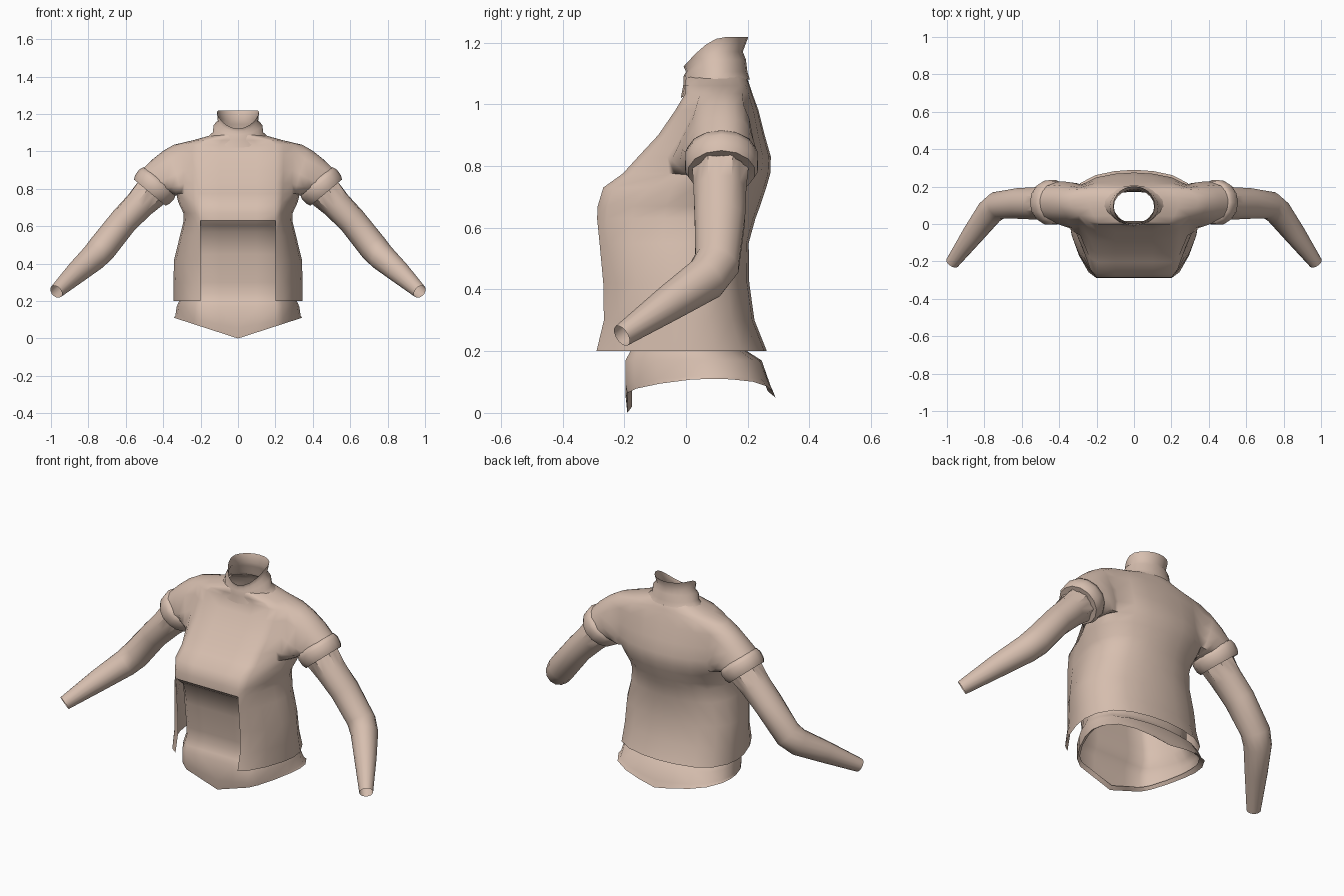
import bpy, bmesh, math
from mathutils import Vector

if "Cube" in bpy.data.objects:
    bpy.data.objects.remove(bpy.data.objects["Cube"])

cloth = bpy.data.materials.new("tan_cloth")
cloth.diffuse_color = (0.68, 0.52, 0.43, 1)
cloth.use_nodes = True
cloth.node_tree.nodes["Principled BSDF"].inputs["Base Color"].default_value = cloth.diffuse_color


def make(name, rings, closed, mirror, skip=lambda r, c: False, branch=()):
    """Skin point rings into one smooth object; branch is a second, closed skin welded on."""
    bm = bmesh.new()

    def skin(rings, closed, skip):
        vs = [[bm.verts.new(p) for p in ring] for ring in rings]
        n = len(rings[0])
        for r in range(len(vs) - 1):
            for c in range(n if closed else n - 1):
                if not skip(r, c):
                    d = (c + 1) % n
                    bm.faces.new((vs[r][c], vs[r][d], vs[r + 1][d], vs[r + 1][c]))

    skin(rings, closed, skip)
    if branch:
        skin(branch, True, lambda r, c: False)
        bmesh.ops.remove_doubles(bm, verts=bm.verts, dist=1e-4)
    bmesh.ops.delete(bm, geom=[v for v in bm.verts if not v.link_faces], context='VERTS')
    me = bpy.data.meshes.new(name)
    bm.to_mesh(me)
    bm.free()
    me.materials.append(cloth)
    ob = bpy.data.objects.new(name, me)
    bpy.context.collection.objects.link(ob)
    if mirror:
        ob.modifiers.new("Mirror", 'MIRROR')
    bpy.ops.object.select_all(action='DESELECT')
    ob.select_set(True)
    bpy.context.view_layer.objects.active = ob
    bpy.ops.object.shade_smooth_by_angle(angle=math.radians(55))
    return ob


# Half body section: (side fraction, depth fraction), front centre to back centre
FRONT = [(0, 0), (.3, .06), (.65, .22), (.92, .42), (1, .56)]
BACK = [(.97, .7), (.84, .85), (.6, .94), (.3, .985), (0, 1)]


def section(z, w, yf, yb):
    flat = min(.2, .7 * w) if w > .2 else .4 * w
    pts = [(0, 0), (flat / 2, 0)]
    pts += [(flat + (w - flat) * u, t) for u, t in FRONT]
    pts += [(w * u, t) for u, t in BACK]
    ring = []
    for x, t in pts:
        y = yf + (yb - yf) * t
        ring.append(Vector((x, y, z(x, y) if callable(z) else z)))
    return ring


def tube_ring(p, d, ra, ry, n=14, fold=0.0):
    """Ring of n points round axis d; ry is the half width along y."""
    d = Vector(d).normalized()
    a = Vector((0, 1, 0)).cross(d).normalized()
    b = d.cross(a)
    out = []
    for i in range(n):
        t = 2 * math.pi * i / n
        k = 1 - fold * (i % 2)
        out.append(Vector(p) + a * (ra * k * math.cos(t)) + b * (ry * k * math.sin(t)))
    return out


# Jacket body, open at the front below the bust
jacket = [(.20, .345, -.29, .262), (.30, .345, -.266, .222), (.42, .342, -.268, .205),
          (.55, .31, -.28, .203), (.63, .29, -.288, .225), (.67, .292, -.286, .24),
          (.73, .32, -.268, .26), (.775, .33, -.205, .273), (.83, .335, -.155, .275),
          (.90, .34, -.09, .255), (.98, .345, -.035, .235), (1.035, .345, -.002, .215),
          (1.06, .24, -.004, .207), (1.085, .15, 0, .198), (1.098, .12, .015, .188)]
body = [section(*r) for r in jacket]
body[7][4].y = -.055
body[6][4].y = -.12

# Short sleeve grown from the armhole edge and ending in the cuff
AXIS = Vector((.64, 0, -.77)).normalized()
CUFF = Vector((.445, .115, .812))
R0, R1, C0, C1 = 7, 11, 4, 8
hole = [body[R0][c] for c in range(C0, C1)] + [body[r][C1] for r in range(R0, R1)]
hole += [body[R1][c] for c in range(C1, C0, -1)] + [body[r][C0] for r in range(R1, R0, -1)]
mid = sum(hole, Vector()) / len(hole)
side = Vector((0, 1, 0))
up = side.cross(AXIS)
up = up if up.z > 0 else -up
base = CUFF - AXIS * .03
end = []
for p in hole:
    ang = math.atan2(p.z - mid.z, p.y - mid.y)
    end.append(base + (side * math.cos(ang) + up * math.sin(ang)) * .11)
sleeve = [hole]
for t, bulge in ((.3, .01), (.65, .01), (1, 0)):
    sleeve.append([p.lerp(q, t) + (q - base).normalized() * bulge
                   for p, q in zip(hole, end)])
make("jacket_body", body, False, True,
     lambda r, c: (r < 4 and c < 2) or (R0 <= r < R1 and C0 <= c < C1), sleeve)


# Inner shirt: under-bust fold, waist, rolled hip with pointed hem and turned lip
def hem(x, y):
    return .11 * x / .34 if y < .04 else .05 + .06 * x / .34


shirt = [(.635, .282, -.286, .19), (.605, .275, -.262, .185), (.57, .28, -.215, .18),
         (.45, .295, -.188, .175), (.30, .295, -.168, .172), (.24, .295, -.165, .172),
         (.20, .315, -.18, .198), (.17, .328, -.196, .245),
         (lambda x, y: hem(x, y) * .6 + .055, .335, -.196, .275),
         (hem, .343, -.19, .29),
         (lambda x, y: hem(x, y) + .02, .32, -.175, .265)]
make("inner_shirt", [section(*r) for r in reversed(shirt)], False, True)

# Stand-up collar, tilted up toward the back
collar = []
for rx, ry, cy, zf, zb in [(.165, .112, .095, 1.02, 1.08), (.135, .104, .095, 1.06, 1.105),
                           (.13, .101, .093, 1.09, 1.145), (.108, .092, .092, 1.105, 1.17),
                           (.113, .105, .097, 1.122, 1.218)]:
    ring = []
    for i in range(20):
        t = 2 * math.pi * i / 20
        s = math.sin(min(1, (1 + math.sin(t)) / 1.3) * math.pi / 2)
        ring.append((rx * math.cos(t), cy + ry * math.sin(t), zf + (zb - zf) * s))
    collar.append(ring)
make("collar", collar, True, False)

# Rolled cuffs
profile = [(-.045, .10), (-.04, .114), (-.015, .122), (.02, .12), (.042, .11), (.04, .082)]
make("sleeve_cuff", [tube_ring(CUFF + AXIS * s, AXIS, r, r) for s, r in profile], True, True)

# Long arms, creased under the cuff, bent forward at the elbow
arm = [((.45, .112, .80), (.64, 0, -.77), .10, .095, .18),
       ((.525, .11, .72), (.64, 0, -.77), .083, .088, .06),
       ((.61, .11, .63), (.64, 0, -.77), .076, .084, 0),
       ((.725, .10, .485), (.64, -.35, -.72), .078, .076, 0),
       ((.77, .065, .435), (.60, -.65, -.55), .073, .073, 0),
       ((.86, -.055, .355), (.52, -.72, -.5), .06, .058, 0),
       ((.972, -.208, .25), (.52, -.72, -.5), .038, .036, 0)]
make("arm_sleeve", [tube_ring(p, d, a, b, 14, f) for p, d, a, b, f in arm], True, True)
